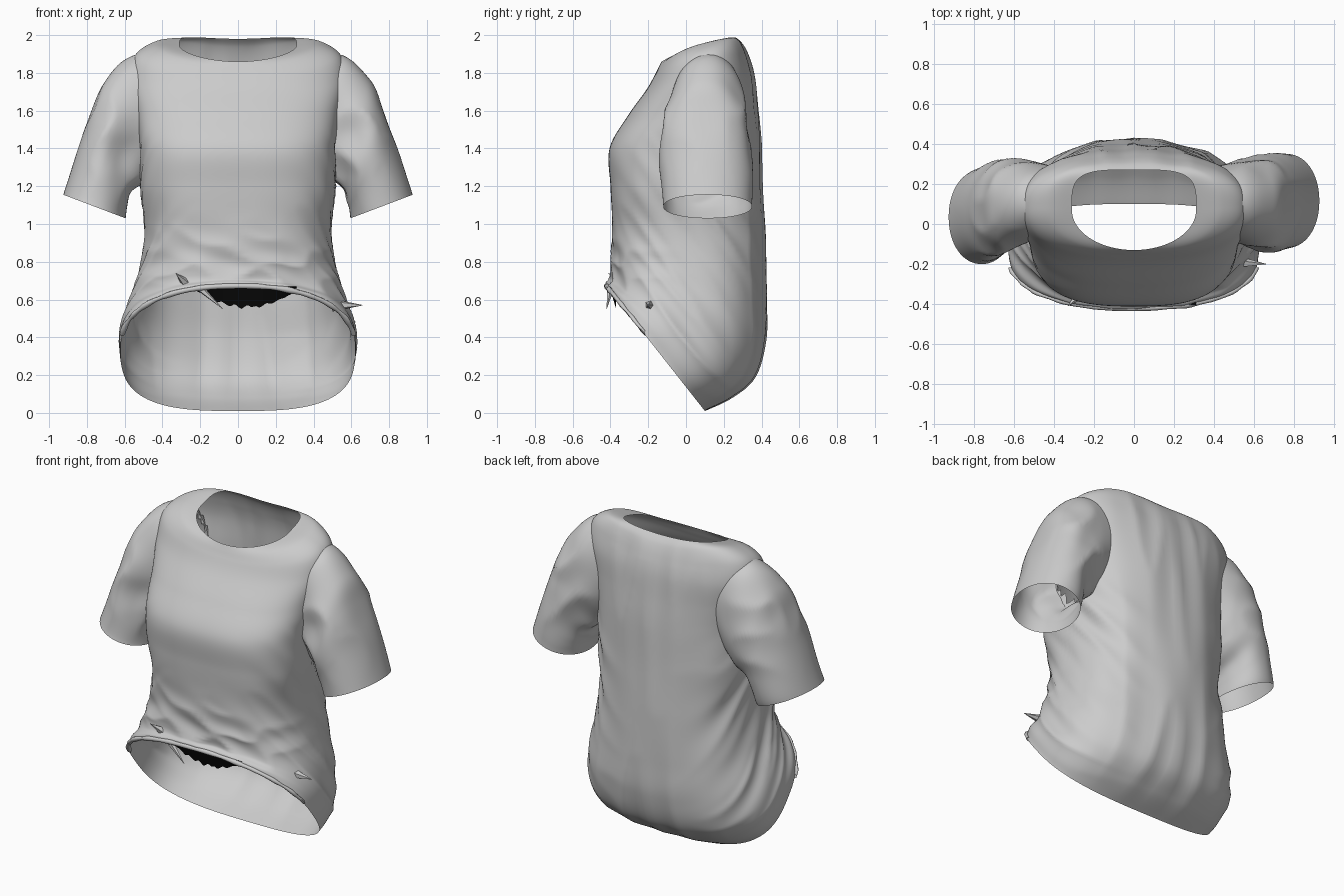
import bpy, bmesh, math
from mathutils import Vector, noise
from mathutils.bvhtree import BVHTree

cube = bpy.data.objects.get("Cube")
if cube:
    bpy.data.objects.remove(cube, do_unlink=True)


def make_material(name, value):
    mat = bpy.data.materials.new(name)
    mat.use_nodes = True
    colour = (value, value, value, 1)
    mat.diffuse_color = colour
    bsdf = mat.node_tree.nodes["Principled BSDF"]
    bsdf.inputs["Base Color"].default_value = colour
    bsdf.inputs["Roughness"].default_value = 0.8
    return mat


cloth = make_material("grey cloth", 0.6)
lining = make_material("black lining", 0.003)


def spline(rows, t):
    """Smooth interpolation through rows of numbers, t from 0 to 1."""
    f = t * (len(rows) - 1)
    i = min(int(f), len(rows) - 2)
    u = f - i
    p0, p1, p2, p3 = (rows[max(0, min(len(rows) - 1, i + k))] for k in (-1, 0, 1, 2))
    return [b + u / 2 * (c - a + u * (2 * a - 5 * b + 4 * c - d + u * (3 * (b - c) + d - a)))
            for a, b, c, d in zip(p0, p1, p2, p3)]


def power(v, n):
    return math.copysign(abs(v) ** (2 / n), v)


def build(name, rings, mat, closed=True):
    """Skin a list of rings of points."""
    bm = bmesh.new()
    grid = [[bm.verts.new(p) for p in ring] for ring in rings]
    count = len(grid[0])
    for low, high in zip(grid, grid[1:]):
        for i in range(count if closed else count - 1):
            j = (i + 1) % count
            bm.faces.new((low[i], low[j], high[j], high[i]))
    bmesh.ops.recalc_face_normals(bm, faces=bm.faces)
    mesh = bpy.data.meshes.new(name)
    bm.to_mesh(mesh)
    bm.free()
    mesh.materials.append(mat)
    obj = bpy.data.objects.new(name, mesh)
    bpy.context.collection.objects.link(obj)
    bpy.ops.object.select_all(action='DESELECT')
    obj.select_set(True)
    bpy.context.view_layer.objects.active = obj
    bpy.ops.object.shade_smooth_by_angle(angle=math.radians(60))
    return obj


def surface(obj):
    bm = bmesh.new()
    bm.from_mesh(obj.data)
    tree = BVHTree.FromBMesh(bm)
    bm.free()
    return tree


def trim(obj, tree, allowed):
    """Remove the faces of obj that lie wholly inside another surface."""
    def inside(p):
        hit, normal, _, _ = tree.find_nearest(p)
        return allowed(p) and (p - hit).dot(normal) < -.002
    bm = bmesh.new()
    bm.from_mesh(obj.data)
    hidden = {v for v in bm.verts if inside(v.co)}
    doomed = [f for f in bm.faces if all(v in hidden for v in f.verts)]
    bmesh.ops.delete(bm, geom=doomed, context='FACES')
    bm.to_mesh(obj.data)
    bm.free()


def ridge(p):
    """Sharp-crested noise used for cloth folds."""
    return 0.5 - abs(noise.noise(p)) * 2


# Torso: front y, front z, back y, back z, half width, side lift, front and back squareness
torso_rows = [
    (-.42, .67, .10, .01, .62, 0, 2.3, 3.0),
    (-.42, .69, .24, .08, .63, 0, 2.3, 2.8),
    (-.40, .71, .36, .19, .61, 0, 2.3, 2.6),
    (-.39, .76, .415, .38, .57, 0, 2.4, 2.5),
    (-.39, .85, .42, .60, .52, 0, 2.5, 2.5),
    (-.39, 1.0, .415, .90, .485, 0, 2.7, 2.5),
    (-.40, 1.2, .40, 1.2, .51, 0, 2.9, 2.5),
    (-.405, 1.4, .39, 1.45, .52, 0, 2.8, 2.5),
    (-.31, 1.57, .375, 1.62, .54, 0, 2.6, 2.5),
    (-.21, 1.71, .36, 1.77, .57, .02, 2.4, 2.5),
    (-.165, 1.79, .335, 1.87, .545, .06, 2.3, 2.5),
    (-.145, 1.83, .305, 1.94, .44, .065, 2.2, 3.0),
    (-.13, 1.86, .27, 1.98, .31, .025, 2.0, 4.0),
]


def torso_point(t, a):
    yf, zf, yb, zb, w, lift, nf, nb = spline(torso_rows, t)
    c, s = math.cos(a), math.sin(a)
    n = nf if s < 0 else nb
    px, v = power(c, n), power(s, n)
    k = (v + 1) / 2
    p = Vector((w * px, yf + (yb - yf) * k, zf + (zb - zf) * k + lift * px * px))
    fade = min(1, t * 8, (1 - t) * 5)
    # Long vertical folds behind, folds running down and back at the sides
    if s > 0:
        fold = .02 * ridge(Vector((p.x * 5, 0, p.z * .7))) * (1 - abs(c))
    else:
        fold = 0
    calm = max(0, min(1, (1.5 - p.z) * 3))
    fold += .025 * calm * c * c * ridge(Vector((p.x * 2, (p.z + p.y * 1.3) * 5, p.y)))
    waist = math.exp(-((p.z - .78) / .16) ** 2) * max(0, -s)
    fold += .025 * waist * ridge(Vector((p.x * 4, 3, p.z * 7 + p.x * 2)))
    return p + Vector((c, s, 0)) * fold * fade


SEGMENTS, LEVELS = 160, 120
torso = build("shirt_body", [[torso_point(r / LEVELS, math.tau * i / SEGMENTS)
              for i in range(SEGMENTS)] for r in range(LEVELS + 1)], cloth)

# Sleeves: outer x, outer z, inner x, inner z, middle y, half depth
sleeve_rows = [
    (.37, 1.93, .39, 1.36, .12, .16),
    (.57, 1.885, .44, 1.29, .115, .20),
    (.70, 1.765, .505, 1.22, .105, .225),
    (.77, 1.61, .565, 1.17, .10, .24),
    (.845, 1.40, .585, 1.10, .11, .24),
    (.925, 1.155, .595, 1.03, .115, .235),
]


def sleeve_point(side, t, a):
    xo, zo, xi, zi, ym, h = spline(sleeve_rows, t)
    # The right arm hangs slightly further forward
    ym -= .08 * t * t * (side < 0)
    c, s = math.cos(a), math.sin(a)
    k = (power(c, 2.1) + 1) / 2
    p = Vector((xi + (xo - xi) * k, ym + h * power(s, 2.1), zi + (zo - zi) * k))
    # Crumples gather around the armhole and fade toward the cuff
    crumple = .03 * math.sin(math.pi * t) ** 2 * (1 - .6 * max(0, c))
    n = ridge(Vector((p.x * 4 + side * 7, p.y * 5, p.z * 4)))
    p += Vector((c * .7, s, c * .5)) * n * crumple
    p.x *= side
    return p


sleeves = [build(label + "_sleeve", [[sleeve_point(side, r / 48, math.tau * i / 72)
                 for i in range(72)] for r in range(49)], cloth)
           for label, side in (("left", 1), ("right", -1))]

# Open the armholes so that body and sleeves form one hollow shell
body_surface = surface(torso)
for sleeve, side in zip(sleeves, (1, -1)):
    trim(torso, surface(sleeve), lambda p: p.x * side > .43 and p.z > 1.1)
    trim(sleeve, body_surface, lambda p: True)

# Rolled front hem, a narrow tube following the front edge
roll = []
for i in range(61):
    a = math.pi + math.pi * (.06 + .88 * i / 60)
    centre = torso_point(.012, a)
    out = Vector((math.cos(a), math.sin(a), 0))
    radius = .014 + .008 * noise.noise(Vector((i * .3, 0, 0)))
    roll.append([centre + radius * (out * math.cos(b) + Vector((0, 0, math.sin(b))))
                 for b in (math.tau * j / 8 for j in range(8))])
build("rolled_hem", roll, cloth)

# Torn lining hanging under the front hem
top, bottom = [], []
for i in range(41):
    x = -.22 + .53 * i / 40
    drop = .1 * (1 - ((x - .045) / .28) ** 2) + .02 * noise.noise(Vector((x * 30, 0, 0)))
    top.append(Vector((x, -.405, .668)))
    bottom.append(Vector((x, -.37, .66 - max(.015, drop))))
build("torn_lining", [top, bottom], lining, closed=False)


# Stiff cloth points pulled out of the hem
def cloth_point(name, base, tip, radius):
    base, tip = Vector(base), Vector(tip)
    turn = (tip - base).to_track_quat('Z', 'Y')
    ring = [base + turn @ Vector((radius * math.cos(b), radius * math.sin(b), 0))
            for b in (math.tau * j / 5 for j in range(5))]
    build(name, [ring, [tip + (p - base) * .03 for p in ring]], cloth)


cloth_point("left_hem_point", (.50, -.19, .57), (.66, -.20, .57), .035)
cloth_point("front_hem_point", (-.2, -.40, .66), (-.08, -.42, .55), .02)
cloth_point("right_hem_point", (-.28, -.36, .69), (-.33, -.41, .74), .025)
